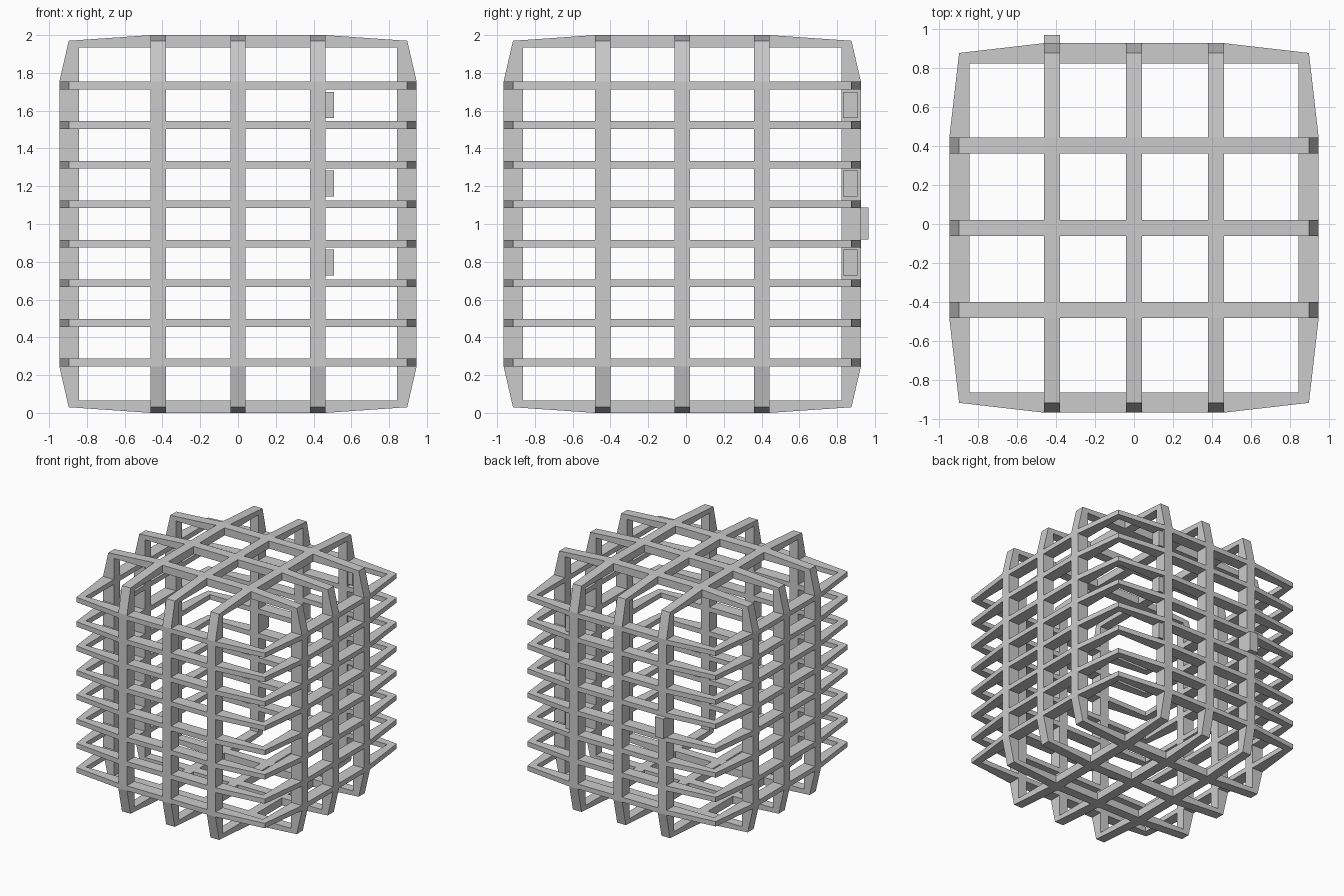
import bpy, bmesh
from mathutils import Vector

if "Cube" in bpy.data.objects:
    bpy.data.objects.remove(bpy.data.objects["Cube"])

CY = -0.02      # cage centre in y (the rear latch shifts the bounds)
PITCH = 0.421   # rib spacing
RIB = 0.082     # rib thickness
RING = 0.042    # ring thickness


def loop(hu, hv, su, sv, cu, cv):
    """12-point closed loop: half sizes, shoulder positions, corner position."""
    quarter = [(hu, sv), (cu, cv), (su, hv)]
    pts = list(quarter)
    pts += [(-u, v) for u, v in reversed(quarter)]
    pts += [(-u, -v) for u, v in quarter]
    pts += [(u, -v) for u, v in reversed(quarter)]
    return pts


def frame(name, outer, inner, thick, u_axis, v_axis, centre):
    """Flat closed frame between two matching loops."""
    u_axis, v_axis, centre = Vector(u_axis), Vector(v_axis), Vector(centre)
    w = u_axis.cross(v_axis) * thick / 2
    bm = bmesh.new()
    rows = [[bm.verts.new(centre + u_axis * u + v_axis * v + w * side) for u, v in pts]
            for pts, side in ((outer, 1), (outer, -1), (inner, -1), (inner, 1))]
    n = len(outer)
    for r in range(4):
        a, b = rows[r], rows[(r + 1) % 4]
        for i in range(n):
            j = (i + 1) % n
            bm.faces.new((a[i], b[i], b[j], a[j]))
    bmesh.ops.recalc_face_normals(bm, faces=bm.faces)
    add(name, bm)


def box(name, lo, hi):
    bm = bmesh.new()
    bmesh.ops.create_cube(bm, size=1)
    for v in bm.verts:
        v.co = Vector((lo[k] + (v.co[k] + 0.5) * (hi[k] - lo[k]) for k in range(3)))
    add(name, bm)


def add(name, bm):
    me = bpy.data.meshes.new(name)
    bm.to_mesh(me)
    bm.free()
    bpy.context.collection.objects.link(bpy.data.objects.new(name, me))


rib_out = loop(0.946, 1.0, 0.462, 0.753, 0.896, 0.97)
rib_in = loop(0.843, 0.935, 0.462, 0.753, 0.843, 0.935)
ring_out = loop(0.946, 0.946, 0.462, 0.462, 0.896, 0.896)
ring_in = loop(0.843, 0.843, 0.462, 0.462, 0.843, 0.843)

# Vertical ribs in both directions
for i in (-1, 0, 1):
    frame("cross_rib", rib_out, rib_in, RIB, (1, 0, 0), (0, 0, 1), (0, CY + i * PITCH, 1))
    frame("lengthwise_rib", rib_out, rib_in, RIB, (0, 1, 0), (0, 0, 1), (i * PITCH, CY, 1))

# Stacked horizontal rings
for i in range(8):
    frame("ring", ring_out, ring_in, RING, (1, 0, 0), (0, 1, 0), (0, CY, 1 + (i - 3.5) * 0.2092))

# Small blocks beside the rear right rib
for z in (0.796, 1.214, 1.631):
    box("side_block", (0.462, 0.832, z - 0.069), (0.508, 0.909, z + 0.069))

# Latch block on the rear left rib
box("rear_latch", (-0.462, 0.88, 0.917), (-0.38, 0.967, 1.087))
